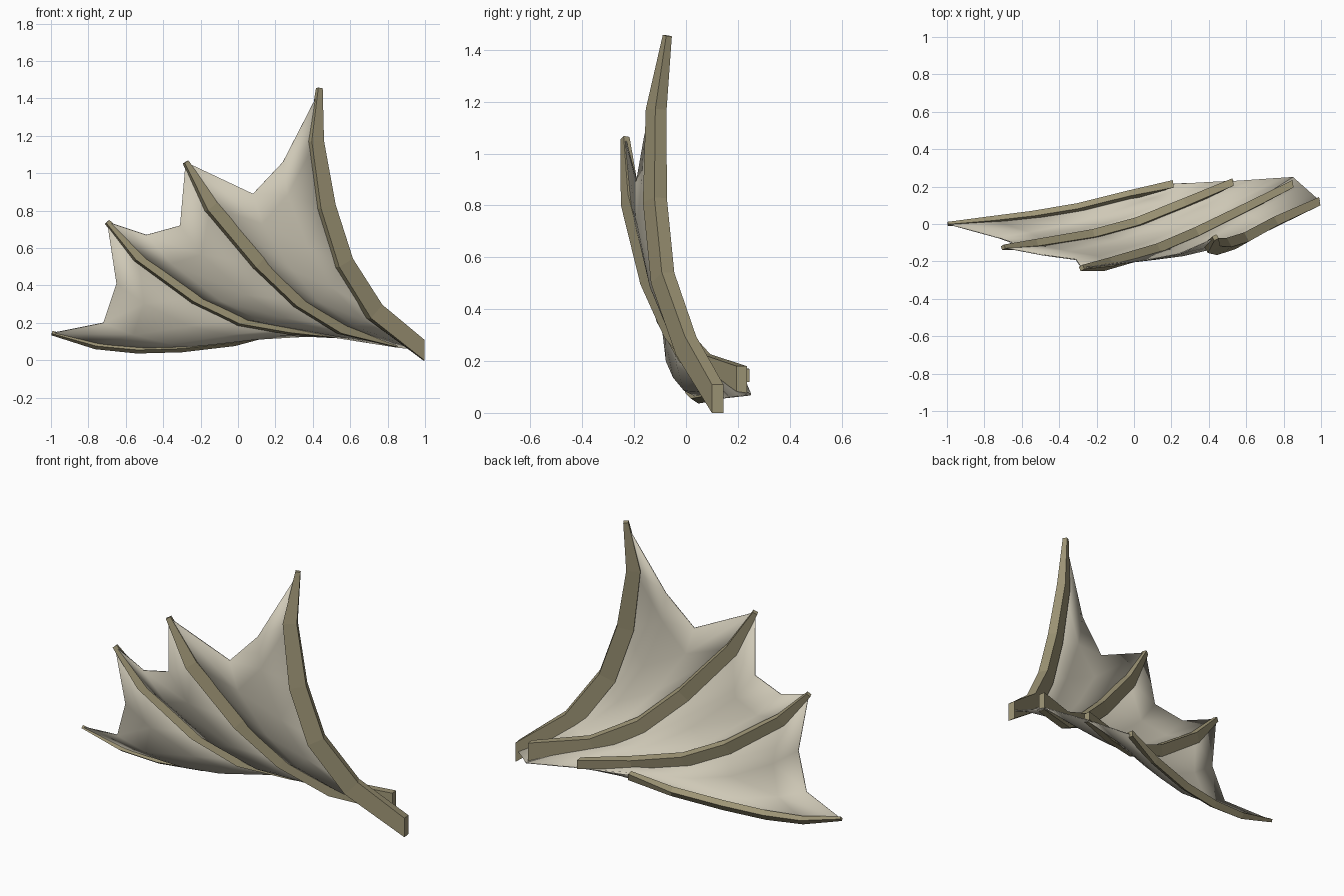
import bpy
from mathutils import Vector as V

if "Cube" in bpy.data.objects:
    bpy.data.objects.remove(bpy.data.objects["Cube"])


def material(name, rgb):
    m = bpy.data.materials.new(name)
    m.diffuse_color = (*rgb, 1)
    m.use_nodes = True
    m.node_tree.nodes["Principled BSDF"].inputs["Base Color"].default_value = m.diffuse_color
    return m


BONE = material("olive bone", (0.34, 0.30, 0.18))
SKIN = material("pale skin", (0.62, 0.58, 0.47))


def add_object(name, verts, faces, mat, smooth=False):
    me = bpy.data.meshes.new(name)
    me.from_pydata([tuple(v) for v in verts], [], faces)
    me.materials.append(mat)
    for p in me.polygons:
        p.use_smooth = smooth
    ob = bpy.data.objects.new(name, me)
    bpy.context.collection.objects.link(ob)
    return ob


def finger(name, path, face, widths, thicks):
    """Square-section tapering bone; face = direction its broad side looks."""
    verts, faces, n = [], [], len(path)
    for i, p in enumerate(path):
        t = (path[min(i + 1, n - 1)] - path[max(i - 1, 0)]).normalized()
        d = (face - t * face.dot(t)).normalized()
        w = d.cross(t).normalized()
        if i == 0:                       # upright cut at the shoulder end
            w, d = V((0, 0, 1)), V((0.15, -1, 0)).normalized()
            if (path[1] - p).cross(d).dot(w) > 0:
                w = -w
        if i == n - 1:
            w, d = w * 0.9, d * 0.9
        w, d = w * widths[i] / 2, d * thicks[i] / 2
        verts += [p + w + d, p + w - d, p - w - d, p - w + d]
    for i in range(n - 1):
        for k in range(4):
            a, b = i * 4 + k, i * 4 + (k + 1) % 4
            faces.append((a, b, b + 4, a + 4))
    faces += [(3, 2, 1, 0), tuple(range(4 * n - 4, 4 * n))]
    ob = add_object(name, verts, faces, BONE)
    bpy.context.view_layer.objects.active = ob
    bpy.ops.object.mode_set(mode='EDIT')
    bpy.ops.mesh.select_all(action='SELECT')
    bpy.ops.mesh.normals_make_consistent(inside=False)
    bpy.ops.object.mode_set(mode='OBJECT')


def membrane(name, left, right, notches):
    """Skin stretched between two bones, with a scalloped outer edge."""
    n, cols = len(left), len(notches) + 2
    verts, faces = [], []
    for i in range(n):
        s = i / (n - 1)
        for c in range(cols):
            t = c / (cols - 1)
            p = left[i].lerp(right[i], t)
            if 0 < c < cols - 1:
                p = p + (V(notches[c - 1]) - left[-1].lerp(right[-1], t)) * s ** 1.5
            verts.append(p)
    for i in range(n - 1):
        for c in range(cols - 1):
            a = i * cols + c
            faces.append((a, a + 1, a + cols + 1, a + cols))
    ob = add_object(name, verts, faces, SKIN, True)
    m = ob.modifiers.new("thickness", 'SOLIDIFY')
    m.thickness, m.offset = 0.006, 0


# Bone centre lines, shoulder to tip
paths = [[V(p) for p in path] for path in (
    [(.993, .122, .055), (.73, 0, .26), (.565, -.09, .52), (.47, -.12, .82),
     (.415, -.115, 1.17), (.435, -.072, 1.455)],
    [(.85, .215, .125), (.555, .065, .185), (.32, -.05, .32), (.11, -.14, .52),
     (-.145, -.215, .82), (-.28, -.235, 1.06)],
    [(.53, .225, .145), (.27, .11, .172), (.01, .005, .22), (-.23, -.06, .335),
     (-.535, -.11, .555), (-.7, -.125, .74)],
    [(.21, .215, .155), (-.02, .155, .102), (-.3, .085, .07), (-.54, .045, .063),
     (-.76, .02, .082), (-.995, 0, .145)])]

# Broad-side direction, widths and thicknesses
specs = [
    ("leading_bone", (.49, -.87, 0), (.11, .10, .095, .092, .075, .03), (.045, .05, .055, .055, .05, .028)),
    ("second_bone", (.45, -.88, .05), (.11, .09, .075, .075, .07, .03), (.04, .045, .05, .05, .05, .028)),
    ("third_bone", (.35, -.9, .2), (.05, .06, .065, .065, .06, .028), (.04, .045, .045, .045, .04, .025)),
    ("trailing_bone", (.2, -.8, .55), (.035, .04, .042, .042, .036, .02), (.04, .036, .036, .034, .03, .018))]
for path, (name, face, w, t) in zip(paths, specs):
    finger(name, path, V(face), w, t)

# Skin follows the bones, its root corner hanging just behind the second and third
skin = [list(p) for p in paths]
skin[1][0] = V((.85, .25, .07))
skin[2][0] = V((.535, .23, .12))
skin[0][-1] = V((.425, -.08, 1.42))

notches = [
    [(.24, -.16, 1.06), (.08, -.19, .89)],
    [(-.31, -.19, .72), (-.49, -.165, .67)],
    [(-.65, -.10, .41), (-.72, -.075, .20)]]
for i, name in enumerate(("upper_membrane", "middle_membrane", "lower_membrane")):
    membrane(name, skin[i], skin[i + 1], notches[i])
